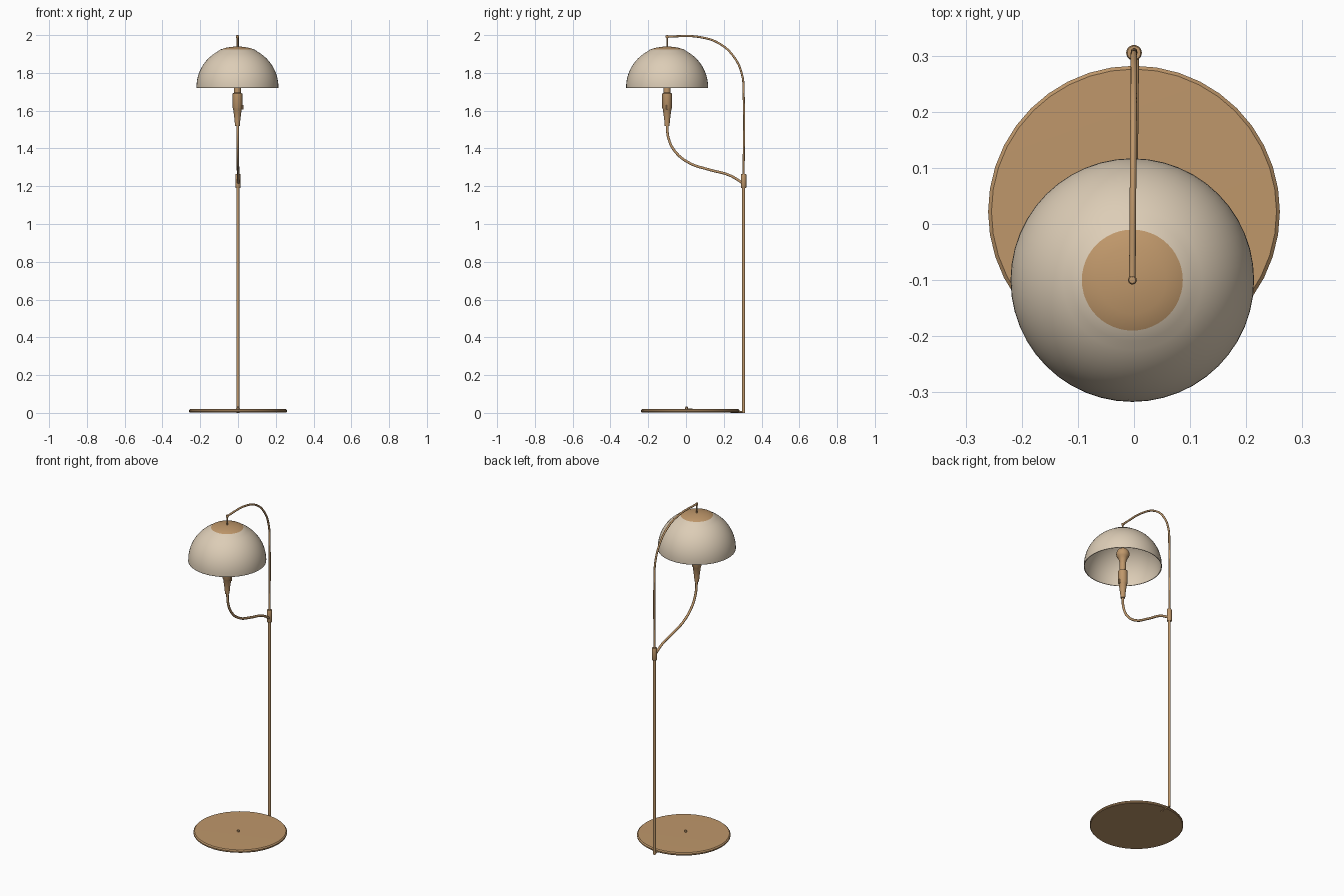
import bpy, math
from mathutils import Vector

cube = bpy.data.objects.get("Cube")
if cube:
    bpy.data.objects.remove(cube, do_unlink=True)


def material(name, colour):
    m = bpy.data.materials.new(name)
    m.use_nodes = True
    m.diffuse_color = (*colour, 1)
    bsdf = next(n for n in m.node_tree.nodes if n.type == 'BSDF_PRINCIPLED')
    bsdf.inputs["Base Color"].default_value = (*colour, 1)
    return m


BRASS = material("warm_brass", (0.52, 0.31, 0.145))
CREAM = material("cream_shade", (0.72, 0.61, 0.47))


def smooth(ob, angle=35):
    bpy.ops.object.select_all(action='DESELECT')
    ob.select_set(True)
    bpy.context.view_layer.objects.active = ob
    bpy.ops.object.shade_smooth_by_angle(angle=math.radians(angle))
    return ob


def lathe(name, profile, centre, mat, sides=24):
    """Spin (radius, z) pairs about a vertical axis; zero radius makes a pole."""
    verts, faces, rings = [], [], []
    for r, z in profile:
        n = 1 if r == 0 else sides
        rings.append(range(len(verts), len(verts) + n))
        verts += [(r * math.cos(math.tau * i / sides),
                   r * math.sin(math.tau * i / sides), z) for i in range(n)]
    for a, b in zip(rings, rings[1:]):
        for i in range(sides):
            j = (i + 1) % sides
            quad = [a[i % len(a)], a[j % len(a)], b[j % len(b)], b[i % len(b)]]
            faces.append(list(dict.fromkeys(quad)))
    me = bpy.data.meshes.new(name)
    me.from_pydata(verts, [], faces)
    me.materials.append(mat)
    ob = bpy.data.objects.new(name, me)
    ob.location = (*centre, 0)
    bpy.context.collection.objects.link(ob)
    return smooth(ob)


def rod(name, centre, radius, z0, z1, sides=16):
    return lathe(name, [(0, z0), (radius, z0), (radius, z1), (0, z1)], centre, BRASS, sides)


def tube(name, points, radius):
    """Round tube along a smooth path."""
    cu = bpy.data.curves.new(name, 'CURVE')
    cu.dimensions = '3D'
    cu.bevel_depth = radius
    cu.bevel_resolution = 3
    cu.resolution_u = 8
    cu.use_fill_caps = True
    sp = cu.splines.new('BEZIER')
    sp.bezier_points.add(len(points) - 1)
    for bp, co in zip(sp.bezier_points, points):
        bp.co = co
        bp.handle_left_type = bp.handle_right_type = 'AUTO'
    cu.materials.append(BRASS)
    ob = bpy.data.objects.new(name, cu)
    bpy.context.collection.objects.link(ob)
    bpy.ops.object.select_all(action='DESELECT')
    ob.select_set(True)
    bpy.context.view_layer.objects.active = ob
    bpy.ops.object.convert(target='MESH')
    return smooth(bpy.context.object, 50)


POLE = (0, 0.305)
LAMP = (-0.003, -0.1)

# Round foot plate with a softened rim, a centre screw and the bar to the pole
lathe("base_plate", [(0, 0.003), (0.256, 0.003), (0.26, 0.007), (0.26, 0.014),
                     (0.254, 0.02), (0, 0.022)], (0, 0.022), BRASS, 40)
lathe("base_screw", [(0, 0.02), (0.007, 0.02), (0.007, 0.029), (0.004, 0.033), (0, 0.034)],
      (0, 0.003), BRASS, 12)
tube("base_bar", [(0, 0.235, 0.005), (0, 0.305, 0.005)], 0.005)

# Upright pole and collar
rod("lower_pole", POLE, 0.0078, 0, 1.2)
lathe("pole_collar", [(0, 1.19), (0.012, 1.19), (0.014, 1.194), (0.014, 1.262),
                      (0.012, 1.266), (0, 1.266)], POLE, BRASS)

# Upper pole bending forward over the shade
arc = [(0.305, 1.25), (0.305, 1.69), (0.298, 1.785), (0.257, 1.88), (0.177, 1.955),
       (0.07, 1.99), (-0.1, 1.993)]
tube("upper_arm", [(LAMP[0] * (0.305 - y) / 0.405, y, z) for y, z in arc], 0.0058)

# Hanger between arm tip and shade
rod("hanger_stem", LAMP, 0.0045, 1.92, 1.995, 12)
lathe("hanger_tip", [(0, 1.984), (0.006, 1.985), (0.008, 1.988), (0.008, 1.996),
                     (0.006, 1.999), (0, 2.0)], LAMP, BRASS, 12)

# Curved lower arm carrying the lamp holder
sweep = [(0.303, 1.215), (0.23, 1.258), (0.125, 1.287), (0.02, 1.322), (-0.057, 1.383),
         (-0.093, 1.455), (-0.1, 1.535)]
tube("lower_arm", [(0.004 * (y + 0.1) / 0.405 - 0.002, y, z) for y, z in sweep], 0.007)

# Tapered lamp holder, switch and bulb
lathe("lamp_holder", [(0, 1.52), (0.013, 1.52), (0.015, 1.55), (0.023, 1.61), (0.026, 1.615),
                      (0.026, 1.69), (0.018, 1.695), (0.018, 1.74), (0, 1.74)], LAMP, BRASS)
rod("holder_switch", (LAMP[0] + 0.026, LAMP[1]), 0.006, 1.605, 1.63, 10)
bulb = [(0.016, 1.735), (0.02, 1.755)]
bulb += [(0.037 * math.cos(math.radians(a)), 1.8 + 0.037 * math.sin(math.radians(a)))
         for a in range(-45, 90, 15)]
lathe("light_bulb", bulb + [(0, 1.837)], LAMP, BRASS)

# Thin domed shade with a brass crown
R, RIM = 0.217, 1.72
dome = [(R, RIM)]
dome += [(R * math.cos(math.radians(a)), RIM + 0.005 + 0.215 * math.sin(math.radians(a)))
         for a in range(0, 65, 5)]
crown = [(0.09, 1.924), (0.06, 1.933), (0.03, 1.938), (0, 1.94)]
shade = lathe("lamp_shade", dome + crown, LAMP, CREAM, 48)
shade.data.materials.append(BRASS)
for f in shade.data.polygons:
    f.material_index = int(Vector(f.center).z > 1.925)
shell = shade.modifiers.new("thickness", 'SOLIDIFY')
shell.thickness = 0.004
shell.offset = -1
